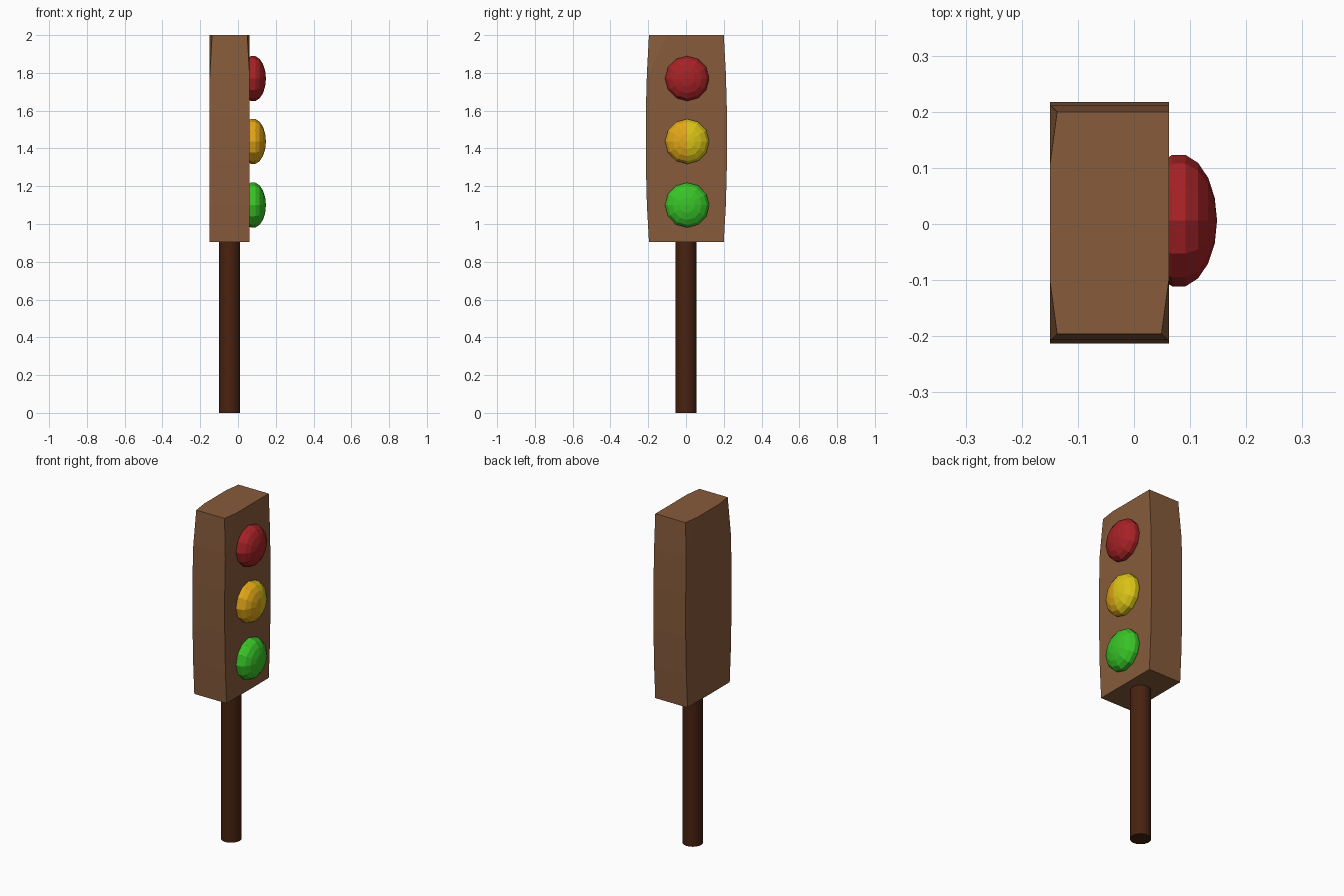
import bpy, bmesh, math
from mathutils import Vector, Matrix

default = bpy.data.objects.get("Cube")
if default:
    bpy.data.objects.remove(default, do_unlink=True)


def make_material(name, rgb):
    mat = bpy.data.materials.new(name)
    mat.use_nodes = True
    mat.diffuse_color = (*rgb, 1)
    shader = next(n for n in mat.node_tree.nodes if n.type == 'BSDF_PRINCIPLED')
    shader.inputs["Base Color"].default_value = (*rgb, 1)
    return mat


def make_object(name, bm, *materials):
    bmesh.ops.recalc_face_normals(bm, faces=bm.faces[:])
    mesh = bpy.data.meshes.new(name)
    bm.to_mesh(mesh)
    bm.free()
    for mat in materials:
        mesh.materials.append(mat)
    obj = bpy.data.objects.new(name, mesh)
    bpy.context.collection.objects.link(obj)
    return obj


wood = make_material("light brown", (0.24, 0.105, 0.044))
dark_wood = make_material("dark brown", (0.065, 0.016, 0.005))
red = make_material("red", (0.38, 0.016, 0.019))
yellow = make_material("yellow", (0.70, 0.55, 0.009))
amber = make_material("amber", (0.75, 0.38, 0.009))
green = make_material("green", (0.04, 0.55, 0.02))

# Housing: a slightly bulging side profile extruded across x
BACK, FACE, TOP, MID_Y = -0.15, 0.062, 2.0, 0.002
half_profile = [(0.198, 0.905), (0.209, 1.1), (0.215, 1.33),
                (0.215, 1.58), (0.209, 1.8), (0.198, TOP)]
outline = half_profile + [(-y, z) for y, z in reversed(half_profile)]
bm = bmesh.new()
back = bm.faces.new([bm.verts.new((BACK, MID_Y + y, z)) for y, z in outline])
extruded = bmesh.ops.extrude_face_region(bm, geom=[back], use_keep_orig=True)
moved = [v for v in extruded["geom"] if isinstance(v, bmesh.types.BMVert)]
bmesh.ops.translate(bm, verts=moved, vec=(FACE - BACK, 0, 0))
bmesh.ops.recalc_face_normals(bm, faces=bm.faces[:])

# Shallow worn corners at the top of the housing
for sx, sy in ((-1, -1), (-1, 1), (1, -1)):
    x = FACE if sx > 0 else BACK
    a = Vector((x, MID_Y + sy * 0.102, TOP))
    b = Vector((x - sx * 0.013, MID_Y + sy * 0.198, TOP))
    c = Vector((x, MID_Y + sy * 0.21, 1.77))
    normal = (b - a).cross(c - a).normalized()
    if normal.x * sx < 0:
        normal.negate()
    bmesh.ops.bisect_plane(bm, geom=bm.verts[:] + bm.edges[:] + bm.faces[:],
                           plane_co=a, plane_no=normal, clear_outer=True)
    bmesh.ops.holes_fill(bm, edges=[e for e in bm.edges if e.is_boundary])
make_object("housing", bm, wood)

# Post
POST_TOP = 0.92
bm = bmesh.new()
bmesh.ops.create_cone(bm, cap_ends=True, segments=32, radius1=0.056,
                      radius2=0.056, depth=POST_TOP,
                      matrix=Matrix.Translation((-0.045, 0, POST_TOP / 2)))
post = make_object("post", bm, dark_wood)
bpy.context.view_layer.objects.active = post
post.select_set(True)
bpy.ops.object.shade_smooth_by_angle(angle=math.radians(30))
post.select_set(False)

# Lamps: flattened faceted domes with their poles facing outward
LAMP_Y = 0.006
for name, z, mats in (("red_lamp", 1.77, [red]),
                      ("yellow_lamp", 1.437, [yellow, amber]),
                      ("green_lamp", 1.1, [green])):
    bm = bmesh.new()
    bmesh.ops.create_uvsphere(bm, u_segments=12, v_segments=9, radius=1)
    bmesh.ops.transform(
        bm, verts=bm.verts[:],
        matrix=Matrix.Translation((0.08, LAMP_Y, z))
        @ Matrix.Diagonal((0.068, 0.119, 0.121, 1))
        @ Matrix.Rotation(math.radians(90), 4, 'Y'))
    if len(mats) > 1:
        for face in bm.faces:
            face.material_index = int(face.calc_center_median().y < LAMP_Y)
    make_object(name, bm, *mats)
